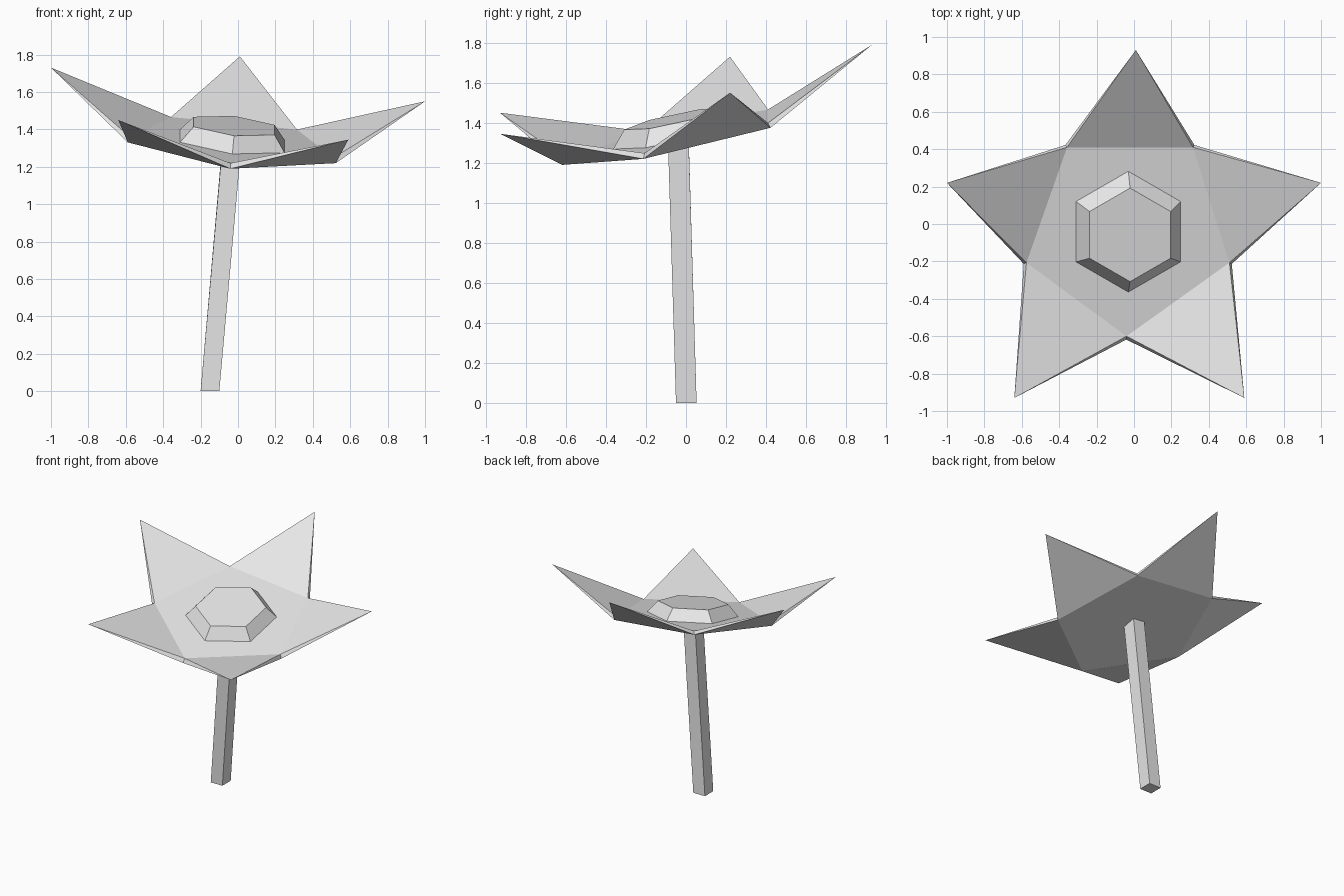
import bpy
import math
from mathutils import Vector

if "Cube" in bpy.data.objects:
    bpy.data.objects.remove(bpy.data.objects["Cube"])

grey = bpy.data.materials.new("light grey")
grey.diffuse_color = (0.8, 0.8, 0.8, 1)
grey.use_nodes = True
grey.node_tree.nodes["Principled BSDF"].inputs["Base Color"].default_value = grey.diffuse_color


def make(name, verts, faces):
    mesh = bpy.data.meshes.new(name)
    mesh.from_pydata([tuple(v) for v in verts], [], faces)
    mesh.materials.append(grey)
    mesh.update()
    obj = bpy.data.objects.new(name, mesh)
    bpy.context.collection.objects.link(obj)
    return obj


def on_flower(x, y, z0):
    """Point on the tilted flower plane whose height at the origin is z0."""
    return Vector((x, y, z0 - 0.1 * x + 0.213 * y))


TOP, BOTTOM = 1.343, 1.317

# Star flower: two inner pentagons joined to five raised, pointed petals
tips = [(0.01, 0.93, 1.79), (-1.0, 0.22, 1.73), (-0.64, -0.93, 1.45),
        (0.59, -0.93, 1.345), (1.0, 0.22, 1.55)]
inner = [(0.315, 0.41), (-0.358, 0.41), (-0.575, -0.207),
         (-0.04, -0.60), (0.51, -0.207)]
upper = [on_flower(x, y, TOP) for x, y in inner]
lower = [on_flower(x * 1.025, y * 1.03, BOTTOM) for x, y in inner]
faces = [(0, 1, 2, 3, 4), (9, 8, 7, 6, 5)]
for i in range(5):
    j, tip = (i + 1) % 5, 10 + i
    faces += [(i, tip, j), (5 + j, tip, 5 + i),
              (i, 5 + i, tip), (j, tip, 5 + j)]
make("flower_petals", upper + lower + tips, faces)

# Hexagonal flower centre with sloped sides, tilted with the flower
rings = []
for cx, cy, radius, z0 in ((-0.031, -0.04, 0.327, TOP - 0.005),
                           (-0.021, -0.058, 0.25, TOP + 0.086)):
    for k in range(6):
        a = math.radians(90 + 60 * k)
        rings.append(on_flower(cx + radius * math.cos(a),
                               cy + radius * math.sin(a), z0))
faces = [(5, 4, 3, 2, 1, 0), (6, 7, 8, 9, 10, 11)]
faces += [(k, (k + 1) % 6, 6 + (k + 1) % 6, 6 + k) for k in range(6)]
make("flower_centre", rings, faces)

# Leaning square stem, ending just inside the flower
corners = [(-0.2, -0.05), (-0.1, -0.05), (-0.1, 0.053), (-0.2, 0.053)]
base = [Vector((x, y, 0)) for x, y in corners]
head = [on_flower(x + 0.117, y - 0.04, BOTTOM + 0.01) for x, y in corners]
faces = [(3, 2, 1, 0), (4, 5, 6, 7)]
faces += [(k, (k + 1) % 4, 4 + (k + 1) % 4, 4 + k) for k in range(4)]
make("stem", base + head, faces)
